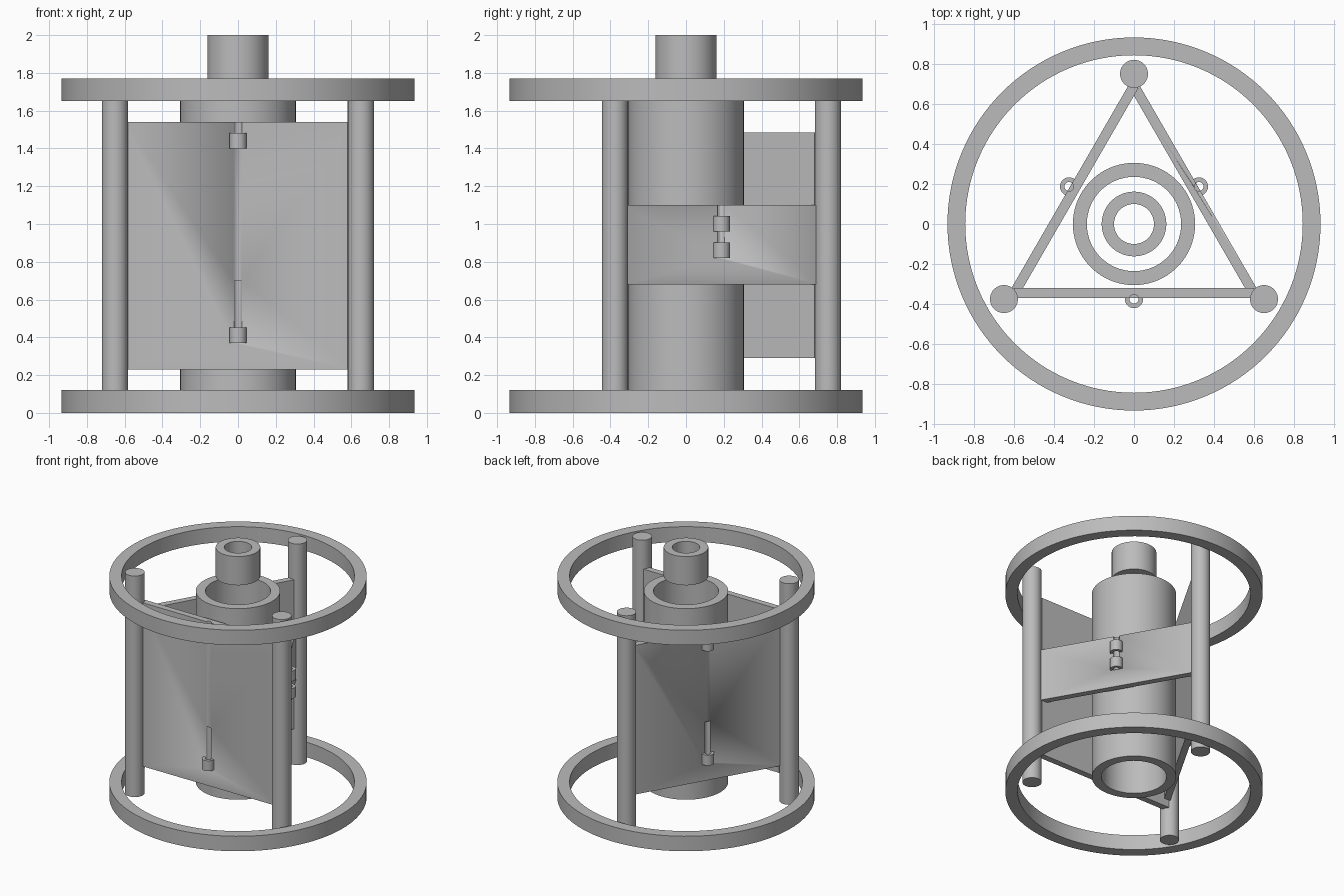
import bpy, bmesh, math
from mathutils import Matrix

if "Cube" in bpy.data.objects:
    bpy.data.objects.remove(bpy.data.objects["Cube"])

grey = bpy.data.materials.new("plain grey")
grey.diffuse_color = (0.5, 0.5, 0.5, 1)
grey.use_nodes = True
grey.node_tree.nodes["Principled BSDF"].inputs["Base Color"].default_value = grey.diffuse_color


def finish(name, bm, matrix=Matrix()):
    bm.transform(matrix)
    bmesh.ops.recalc_face_normals(bm, faces=bm.faces)
    mesh = bpy.data.meshes.new(name)
    bm.to_mesh(mesh)
    bm.free()
    mesh.materials.append(grey)
    ob = bpy.data.objects.new(name, mesh)
    bpy.context.collection.objects.link(ob)
    bpy.context.view_layer.objects.active = ob
    ob.select_set(True)
    bpy.ops.object.shade_smooth_by_angle(angle=math.radians(30))
    ob.select_set(False)
    return ob


def tube(name, outer, inner, z0, z1, n=96, matrix=Matrix()):
    """Spin a rectangular section around z."""
    bm = bmesh.new()
    vs = [bm.verts.new((r, 0, z)) for r, z in
          ((inner, z0), (outer, z0), (outer, z1), (inner, z1))]
    es = [bm.edges.new((vs[i], vs[(i + 1) % 4])) for i in range(4)]
    bmesh.ops.spin(bm, geom=vs + es, cent=(0, 0, 0), axis=(0, 0, 1),
                   angle=math.tau, steps=n, use_merge=True)
    bmesh.ops.remove_doubles(bm, verts=bm.verts, dist=1e-5)
    return finish(name, bm, matrix)


def rod(name, radius, z0, z1, n=48, matrix=Matrix()):
    bm = bmesh.new()
    bmesh.ops.create_cone(bm, cap_ends=True, segments=n, radius1=radius, radius2=radius,
                          depth=z1 - z0, matrix=Matrix.Translation((0, 0, (z0 + z1) / 2)))
    return finish(name, bm, matrix)


# End rings, central sleeve and top pipe
tube("bottom_ring", 0.934, 0.845, 0, 0.12, 128)
tube("top_ring", 0.934, 0.845, 1.65, 1.77, 128)
tube("central_sleeve", 0.306, 0.236, 0.12, 1.65)
tube("top_pipe", 0.162, 0.1, 1.77, 2.0, 64)

# Three posts, each followed by a panel of its own height
for i, (side, z0, z1) in enumerate((("front", 0.23, 1.54), ("right", 0.68, 1.10),
                                    ("left", 0.29, 1.485))):
    turn = Matrix.Rotation(math.tau / 3 * i, 4, 'Z')
    rod(f"post_{i + 1}", 0.07, 0, 1.77,
        matrix=turn @ Matrix.Translation((0.651, -0.376, 0)))

    bm = bmesh.new()
    bmesh.ops.create_cube(bm, size=1)
    bm.transform(Matrix.Translation((0, -0.346, (z0 + z1) / 2))
                 @ Matrix.Diagonal((1.2, 0.05, z1 - z0, 1)))
    panel = finish(f"{side}_panel", bm, turn)

    # Pin grooves in the panel face, with a collar at the foot of each
    face = turn @ Matrix.Translation((0, -0.375, 0))
    low, high = z0 + 0.14, z1 - 0.14
    grooves = [(low, low + 0.33), (high, z1 + 0.05)]
    if low + 0.33 > high:
        grooves = [(low, z1 + 0.05)]
    for a, b in grooves:
        cutter = rod(f"{side}_groove_cutter", 0.023, a, b, 24, face)
        cutter.hide_render = True
        cutter.hide_set(True)
        cut = panel.modifiers.new("groove", 'BOOLEAN')
        cut.object = cutter
        cut.solver = 'EXACT'
    for label, z in (("lower", low), ("upper", high)):
        tube(f"{side}_{label}_collar", 0.046, 0.023, z, z + 0.083, 32, face)
